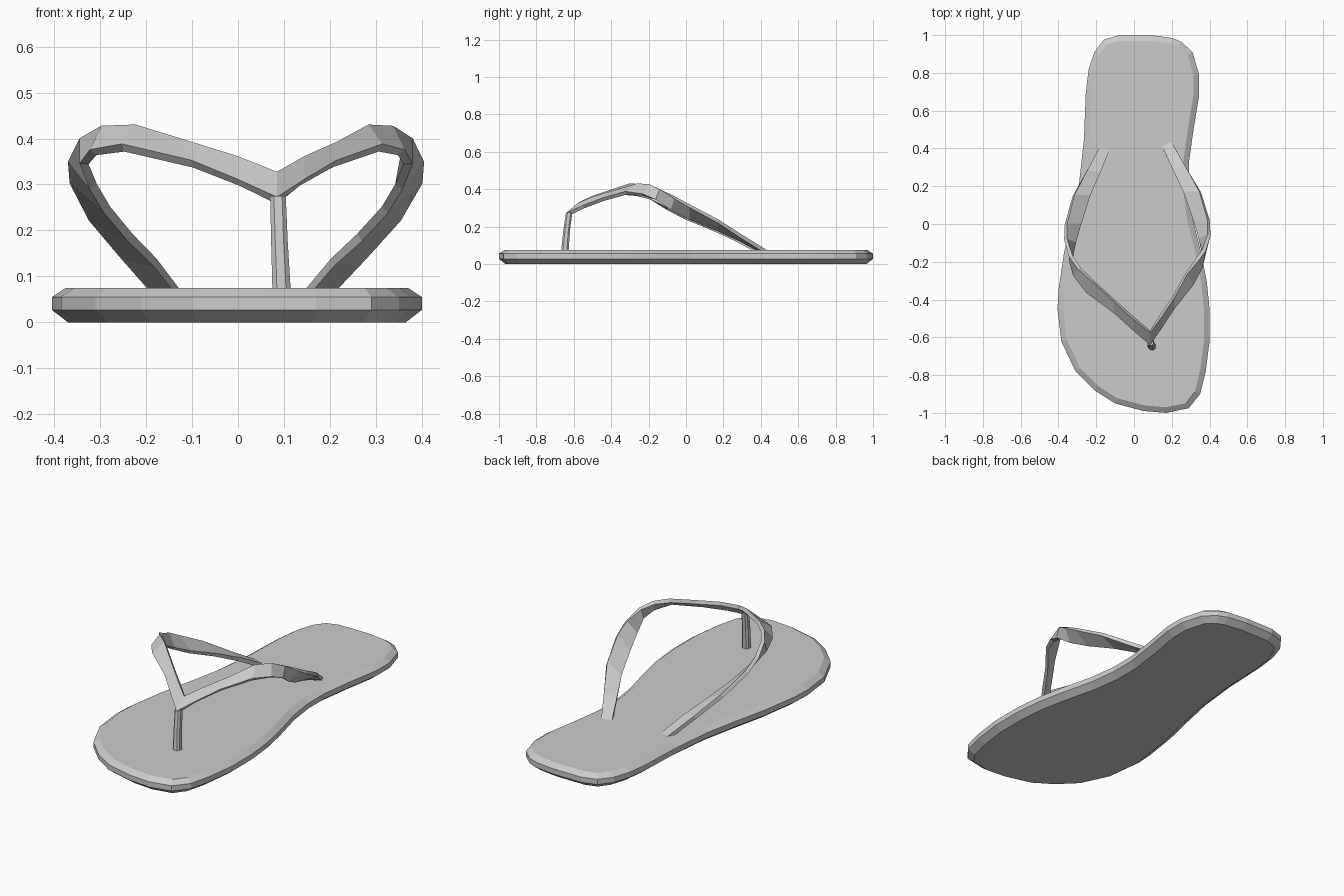
import bpy
import bmesh
from mathutils import Vector

default_cube = bpy.data.objects.get("Cube")
if default_cube:
    bpy.data.objects.remove(default_cube, do_unlink=True)

# One plain rubber colour
rubber = bpy.data.materials.new("grey_rubber")
rubber.use_nodes = True
grey = (0.6, 0.6, 0.6, 1)
rubber.diffuse_color = grey
rubber.node_tree.nodes["Principled BSDF"].inputs["Base Color"].default_value = grey


def loft(name, rings):
    """Skin a list of closed rings with quads and cap both ends."""
    bm = bmesh.new()
    loops = [[bm.verts.new(point) for point in ring] for ring in rings]
    for lower, upper in zip(loops, loops[1:]):
        count = len(lower)
        for i in range(count):
            j = (i + 1) % count
            bm.faces.new((lower[i], lower[j], upper[j], upper[i]))
    bm.faces.new(list(reversed(loops[0])))
    bm.faces.new(loops[-1])
    bmesh.ops.recalc_face_normals(bm, faces=bm.faces)
    mesh = bpy.data.meshes.new(name)
    bm.to_mesh(mesh)
    bm.free()
    mesh.materials.append(rubber)
    obj = bpy.data.objects.new(name, mesh)
    bpy.context.scene.collection.objects.link(obj)
    return obj


def inset_ring(outline, distance, height):
    """Move a counter-clockwise outline inwards and place it at a height."""
    ring = []
    for i, point in enumerate(outline):
        before = Vector(outline[i - 1])
        after = Vector(outline[(i + 1) % len(outline)])
        along = (after - before).normalized()
        inward = Vector((-along.y, along.x))
        spot = Vector(point) + inward * distance
        ring.append((spot.x, spot.y, height))
    return ring


# Sole: foot outline with chamfered upper and lower rims
outline = [
    (.17, -1), (.29, -.975), (.35, -.9), (.38, -.78), (.4, -.62), (.4, -.45),
    (.385, -.3), (.355, -.15), (.31, .03), (.29, .18), (.29, .32), (.315, .5),
    (.345, .68), (.345, .79), (.31, .91), (.25, .965), (.2, .985), (.09, 1),
    (-.08, 1), (-.16, .975), (-.21, .91), (-.24, .82), (-.255, .7),
    (-.265, .45), (-.29, .22), (-.325, .05), (-.37, -.15), (-.4, -.35),
    (-.405, -.45), (-.385, -.62), (-.31, -.78), (-.21, -.88), (-.1, -.95),
    (.05, -.99),
]
sole_steps = [(.035, 0), (0, .027), (0, .055), (.03, .075)]
loft("sole", [inset_ring(outline, inset, z) for inset, z in sole_steps])

# Strap: the two edges of a ribbon from the toe joint over the foot to the sole
upper_edge = [
    (.085, -.57, .32), (0, -.5, .355), (-.1, -.41, .385), (-.22, -.3, .422),
    (-.29, -.235, .422), (-.335, -.17, .4), (-.362, -.08, .355),
    (-.36, 0, .31), (-.32, .15, .23), (-.25, .28, .145), (-.18, .41, .065),
]
lower_edge = [
    (.085, -.635, .265), (0, -.56, .305), (-.1, -.47, .345),
    (-.25, -.36, .38), (-.315, -.27, .37), (-.335, -.19, .345),
    (-.315, -.1, .295), (-.285, 0, .245), (-.235, .15, .185),
    (-.18, .27, .13), (-.13, .39, .065),
]
# Skew of the mirrored strap, since the toe joint sits off centre
mirror_x = [.17, .14, .11, .06, .04, .035, .035, .035, .03, .025, .02]
mirror_y = [0, .01, .025, .04, .04, .03, .02, .02, .02, .02, .02]


def mirrored(edge):
    return [(sx - x, y + sy, z)
            for (x, y, z), sx, sy in zip(edge, mirror_x, mirror_y)]


def strap(name, upper, lower, half_thickness=.01):
    upper = [Vector(point) for point in upper]
    lower = [Vector(point) for point in lower]
    middle = [(a + b) / 2 for a, b in zip(upper, lower)]
    last = len(middle) - 1
    rings = []
    for i, (high, low) in enumerate(zip(upper, lower)):
        along = middle[min(i + 1, last)] - middle[max(i - 1, 0)]
        # The joint rings share one plane so both straps meet cleanly
        if i == 0:
            along = Vector((1 if along.x > 0 else -1, 0, 0))
        offset = along.cross(high - low).normalized() * half_thickness
        rings.append([high + offset, high - offset, low - offset, low + offset])
    return loft(name, rings)


strap("right_strap", upper_edge, lower_edge)
strap("left_strap", mirrored(upper_edge), mirrored(lower_edge))


# Toe post: a slim chamfered bar leaning slightly back
def post_ring(x, y, z, half, corner):
    corners = [
        (half, -corner), (half, corner), (corner, half), (-corner, half),
        (-half, corner), (-half, -corner), (-corner, -half), (corner, -half),
    ]
    return [(x + dx, y + dy, z) for dx, dy in corners]


loft("toe_post", [
    post_ring(.095, -.648, .065, .02, .01),
    post_ring(.09, -.638, .18, .018, .009),
    post_ring(.087, -.625, .275, .017, .009),
])
